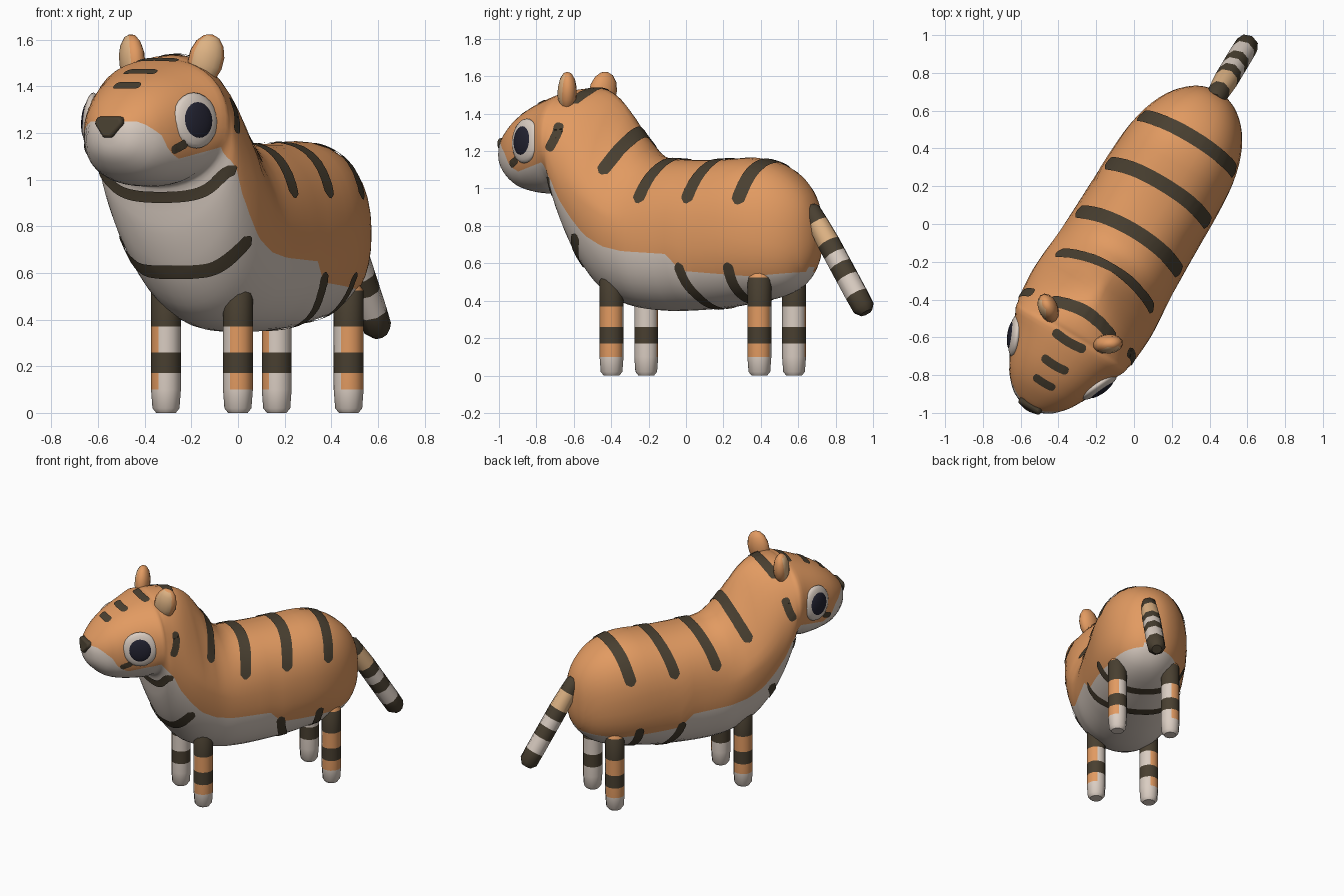
import bpy, bmesh, math
from mathutils import Matrix, Vector
from mathutils.bvhtree import BVHTree

if "Cube" in bpy.data.objects:
    bpy.data.objects.remove(bpy.data.objects["Cube"])

# Everything is modelled facing -y, then turned 31 degrees
PLACE = Matrix.Translation((0.021, -0.013, 0)) @ Matrix.Rotation(math.radians(-31), 4, 'Z')


def material(name, rgb):
    m = bpy.data.materials.new(name)
    m.diffuse_color = (*rgb, 1)
    m.use_nodes = True
    m.node_tree.nodes["Principled BSDF"].inputs["Base Color"].default_value = m.diffuse_color
    return m


ORANGE, CREAM, DARK, PEACH, BLACK = range(5)
MATS = [material("orange fur", (0.76, 0.325, 0.12)), material("cream fur", (0.70, 0.61, 0.54)),
        material("dark stripe", (0.066, 0.05, 0.03)), material("pale tan", (0.73, 0.45, 0.23)),
        material("eye black", (0.016, 0.016, 0.03))]


def finish(name, bm, angle=40):
    me = bpy.data.meshes.new(name)
    bm.to_mesh(me)
    bm.free()
    for m in MATS:
        me.materials.append(m)
    for p in me.polygons:
        p.use_smooth = True
    me.set_sharp_from_angle(angle=math.radians(angle))
    ob = bpy.data.objects.new(name, me)
    bpy.context.collection.objects.link(ob)
    ob.matrix_world = PLACE
    return ob


def build(name, verts, faces, mats, closed=True, angle=40):
    bm = bmesh.new()
    vs = [bm.verts.new(v) for v in verts]
    for f, m in zip(faces, mats):
        bm.faces.new([vs[i] for i in f]).material_index = m
    if closed:
        bmesh.ops.recalc_face_normals(bm, faces=bm.faces)
    return finish(name, bm, angle)


def smooth_path(pts, steps):
    """Catmull-Rom interpolation of tuples."""
    p = [Vector(q) for q in pts]
    p = [2 * p[0] - p[1]] + p + [2 * p[-1] - p[-2]]
    out = []
    for i in range(1, len(p) - 2):
        a, b, c, d = p[i - 1:i + 3]
        for k in range(steps):
            t = k / steps
            out.append(0.5 * (2 * b + (c - a) * t + (2 * a - 5 * b + 4 * c - d) * t * t
                              + (3 * b - a - 3 * c + d) * t ** 3))
    return out + [p[-2]]


def lookup(table, x):
    for (x0, y0), (x1, y1) in zip(table, table[1:]):
        if x <= x1:
            return y0 + (y1 - y0) * max(0, x - x0) / (x1 - x0)
    return table[-1][1]


# Body and head: cross-sections along y (y, bottom, top, half width)
STATIONS = [(-1.12, 1.19, 1.2, .01), (-1.11, 1.125, 1.25, .07), (-1.075, 1.07, 1.30, .13),
            (-1.0, 1.01, 1.375, .195), (-.9, .98, 1.44, .245), (-.78, .97, 1.49, .295),
            (-.7, .975, 1.515, .335), (-.67, .9, 1.52, .34), (-.64, .76, 1.53, .348),
            (-.57, .59, 1.535, .355), (-.47, .46, 1.525, .36), (-.37, .395, 1.45, .355),
            (-.27, .365, 1.31, .345), (-.16, .35, 1.18, .34), (0, .345, 1.155, .335),
            (.25, .36, 1.155, .33), (.45, .39, 1.165, .315), (.6, .42, 1.13, .275),
            (.71, .47, 1.06, .215), (.785, .55, .97, .14), (.82, .64, .87, .07), (.832, .74, .77, .01)]
# Roundness of the upper (narrow neck) and lower (chest) halves of each section
UP_POW = [(-.7, 2.3), (-.57, 2.0), (-.47, 1.6), (-.37, 1.37), (-.27, 1.5), (-.14, 2.1), (0, 2.3)]
LOW_POW = [(-.75, 2.3), (-.66, 1.9), (-.45, 2.0), (-.2, 2.3)]
# Height of the edge between cream belly and orange back
EDGE = [(-1.2, 1.25), (-1.07, 1.25), (-1.0, 1.19), (-.96, 1.12), (-.9, 1.09), (-.7, 1.14), (-.62, 1.04),
        (-.58, .95), (-.5, .84), (-.42, .75), (-.31, .69), (-.19, .665), (.08, .65), (.16, .56),
        (.56, .53), (.85, .56)]
LOW, UP = 9, 12


def body():
    verts, faces, mats = [], [], []
    half = LOW + UP
    n = 2 * half
    rings = smooth_path([Vector(s) for s in STATIONS], 3)
    for y, bot, top, w in rings:
        mid, h = (bot + top) / 2, max((top - bot) / 2, .004)
        pu, pl = lookup(UP_POW, y), lookup(LOW_POW, y)
        rel = max(-.98, min(.98, (lookup(EDGE, y) - mid) / h))
        tb = math.asin(math.copysign(abs(rel) ** ((pu if rel > 0 else pl) / 2), rel))
        ang = [-math.pi / 2 + (tb + math.pi / 2) * i / LOW for i in range(LOW)]
        ang += [tb + (math.pi / 2 - tb) * i / UP for i in range(UP + 1)]
        side = []
        for a in ang:
            e = 2 / (pu if a > 0 else pl)
            side.append((w * max(math.cos(a), 0) ** e,
                         mid + h * math.copysign(abs(math.sin(a)) ** e, math.sin(a))))
        verts += [(u, y, z) for u, z in side] + [(-u, y, z) for u, z in side[-2:0:-1]]
    for r in range(len(rings) - 1):
        cream = rings[r][1] < lookup(EDGE, rings[r][0])
        for i in range(n):
            j = (i + 1) % n
            faces.append((r * n + i, r * n + j, r * n + n + j, r * n + n + i))
            mats.append(CREAM if cream and (i < LOW or i >= n - LOW) else ORANGE)
    last = (len(rings) - 1) * n
    faces += [tuple(range(n)), tuple(range(last, last + n))]
    mats += [CREAM, ORANGE]
    return build("body_and_head", verts, faces, mats, angle=70)


body_ob = body()
TREE = BVHTree.FromPolygons([v.co for v in body_ob.data.vertices],
                            [p.vertices[:] for p in body_ob.data.polygons])


def stripe(name, pts, width):
    """Thin rounded patch laid on the body along a path."""
    path = [TREE.find_nearest(p)[0] for p in smooth_path(pts, max(6, 40 // (len(pts) - 1)))]
    lens = [0]
    for a, b in zip(path, path[1:]):
        lens.append(lens[-1] + (b - a).length)
    total, cols = lens[-1], 5
    verts, faces = [], []
    for i, p in enumerate(path):
        nrm = TREE.find_nearest(p)[1]
        tan = path[min(i + 1, len(path) - 1)] - path[max(i - 1, 0)]
        across = nrm.cross(tan).normalized()
        e = min(1, min(lens[i], total - lens[i]) / (width * 0.5))
        w = width / 2 * (0.25 + 0.75 * math.sqrt(max(0, 1 - (1 - e) ** 2)))
        for j in range(cols):
            q, m = TREE.find_nearest(p + across * w * (2 * j / (cols - 1) - 1))[:2]
            verts.append(q + m * 0.006)
    for i in range(len(path) - 1):
        for j in range(cols - 1):
            k = i * cols + j
            faces.append((k, k + cols, k + cols + 1, k + 1))
    build(name, verts, faces, [DARK] * len(faces), closed=False, angle=180)


def cross_stripe(name, half, width):
    """Stripe symmetric about the middle; half runs from the middle outwards."""
    stripe(name, [(-x, y, z) for x, y, z in half[:0:-1]] + half, width)


# Back stripes
for k, (y0, y1) in enumerate([(.56, .51), (.26, .2), (-.03, -.1)]):
    cross_stripe(f"back_stripe_{k + 1}",
                 [(0, y0, 1.17), (.2, (y0 + y1) / 2 + .015, 1.12), (.31, y1, .92)], .076)
cross_stripe("neck_stripe", [(0, -.26, 1.3), (.15, -.29, 1.22), (.28, -.35, 1.07)], .072)
cross_stripe("crown_stripe", [(0, -.53, 1.54), (.1, -.54, 1.53), (.21, -.57, 1.47)], .065)
# Forehead stripes
for k, (y, z, w) in enumerate([(-.715, 1.52, .1), (-.86, 1.47, .08), (-.97, 1.41, .065)]):
    cross_stripe(f"forehead_stripe_{k + 1}", [(0, y, z), (w, y + .01, z - .01)], .05)
# Throat, chest and belly stripes
cross_stripe("throat_stripe", [(0, -.68, .925), (.2, -.665, .95), (.32, -.62, 1.06)], .05)
cross_stripe("chest_stripe", [(0, -.59, .6), (.2, -.55, .62), (.31, -.47, .76)], .065)
cross_stripe("belly_stripe_1", [(0, .25, .35), (.2, .225, .4), (.29, .18, .49), (.33, .15, .6)], .06)
cross_stripe("belly_stripe_2", [(0, .47, .38), (.2, .465, .42), (.28, .455, .5), (.31, .45, .6)], .06)
for s, side in ((1, "right"), (-1, "left")):
    stripe(f"{side}_cheek_stripe", [(s * .33, -.58, 1.37), (s * .34, -.6, 1.28), (s * .34, -.635, 1.2)], .055)
    stripe(f"{side}_muzzle_mark", [(s * .21, -.95, 1.125), (s * .24, -.88, 1.16)], .04)


def tube(name, p0, p1, rings, pick, sides=12, angle=40):
    """Tube with rings (distance fraction, radius); pick(band, angle) gives the colour."""
    p0, p1 = Vector(p0), Vector(p1)
    ax = Vector((1, 0, 0))
    ay = (p1 - p0).normalized().cross(ax)
    verts, faces, mats = [], [], []
    for t, r in rings:
        for i in range(sides):
            a = 2 * math.pi * i / sides
            verts.append(p0.lerp(p1, t) + (ax * math.cos(a) + ay * math.sin(a)) * r)
    for b in range(len(rings) - 1):
        for i in range(sides):
            j = (i + 1) % sides
            faces.append((b * sides + i, b * sides + j, (b + 1) * sides + j, (b + 1) * sides + i))
            mats.append(pick(b, 2 * math.pi * (i + .5) / sides))
    last = (len(rings) - 1) * sides
    faces += [tuple(range(sides)), tuple(range(last, last + sides))]
    mats += [pick(0, 0), pick(len(rings) - 2, 0)]
    build(name, verts, faces, mats, angle=angle)


# Legs: orange outside, cream inside, dark bands
LEG = [(0, .042), (.02, .058), (.1, .064), (.17, .064), (.26, .064), (.37, .064), (.525, .064), (.56, .04)]
for s, side in ((1, "right"), (-1, "left")):
    def leg_colour(b, a, s=s):
        coat = ORANGE if math.cos(a) * s > 0 else CREAM
        return [CREAM, CREAM, coat, DARK, coat, DARK, coat][b]
    for part, y in (("front", -.341), ("rear", .581)):
        tube(f"{side}_{part}_leg", (s * .18, y, 0), (s * .18, y, 1), LEG, leg_colour)

# Tail with bands
TAIL = [(0, .035), (.03, .052), (.15, .058), (.34, .064), (.45, .064), (.55, .064), (.67, .064),
        (.83, .064), (.95, .062), (1.0, .035)]
TAIL_COLOURS = [DARK, DARK, PEACH, DARK, CREAM, DARK, CREAM, DARK, DARK]
tube("tail", (0, .785, .9), (0, 1.14, .335), TAIL, lambda b, a: TAIL_COLOURS[b], 8, 50)


def ball(name, matrix, scale, pick, segs=24):
    bm = bmesh.new()
    bmesh.ops.create_uvsphere(bm, u_segments=segs, v_segments=segs // 2, radius=1,
                              matrix=matrix @ Matrix.Diagonal((*scale, 1)))
    bm.normal_update()
    for f in bm.faces:
        f.material_index = pick(f.normal)
    finish(name, bm, 60)


for s, side in ((1, "right"), (-1, "left")):
    # Eyes
    n = Vector((s * .91, -.40, .08)).normalized()
    turn = n.to_track_quat('Z', 'Y').to_matrix().to_4x4()
    c = TREE.find_nearest((s * .27, -.835, 1.255))[0] - n * .012
    ball(f"{side}_eye_white", Matrix.Translation(c) @ turn, (.115, .12, .035), lambda q: CREAM)
    ball(f"{side}_pupil", Matrix.Translation(c + n * .016) @ turn, (.08, .085, .026), lambda q: BLACK)
    # Ears
    turn = Matrix.Rotation(s * math.radians(36), 4, 'Z') @ Matrix.Rotation(s * math.radians(14), 4, 'Y')
    front = turn.to_3x3() @ Vector((0, -1, 0))
    ball(f"{side}_ear", Matrix.Translation((s * .185, -.615, 1.515)) @ turn, (.078, .052, .112),
         lambda q, f=front: PEACH if q.dot(f) > .6 else ORANGE, 14)

# Nose: rounded wedge
outline = [(-.06, 1.27), (.06, 1.27), (.07, 1.24), (.02, 1.18), (-.02, 1.18), (-.07, 1.24)]
verts = [(x, -1.14 + (z - 1.18) * .2, z) for x, z in outline] + [(x, -1.04, z) for x, z in outline]
faces = [tuple(range(6)), tuple(range(6, 12))] + [(i, (i + 1) % 6, (i + 1) % 6 + 6, i + 6) for i in range(6)]
nose = build("nose", verts, faces, [DARK] * 8)
bevel = nose.modifiers.new("round", 'BEVEL')
bevel.width, bevel.segments = .012, 2
